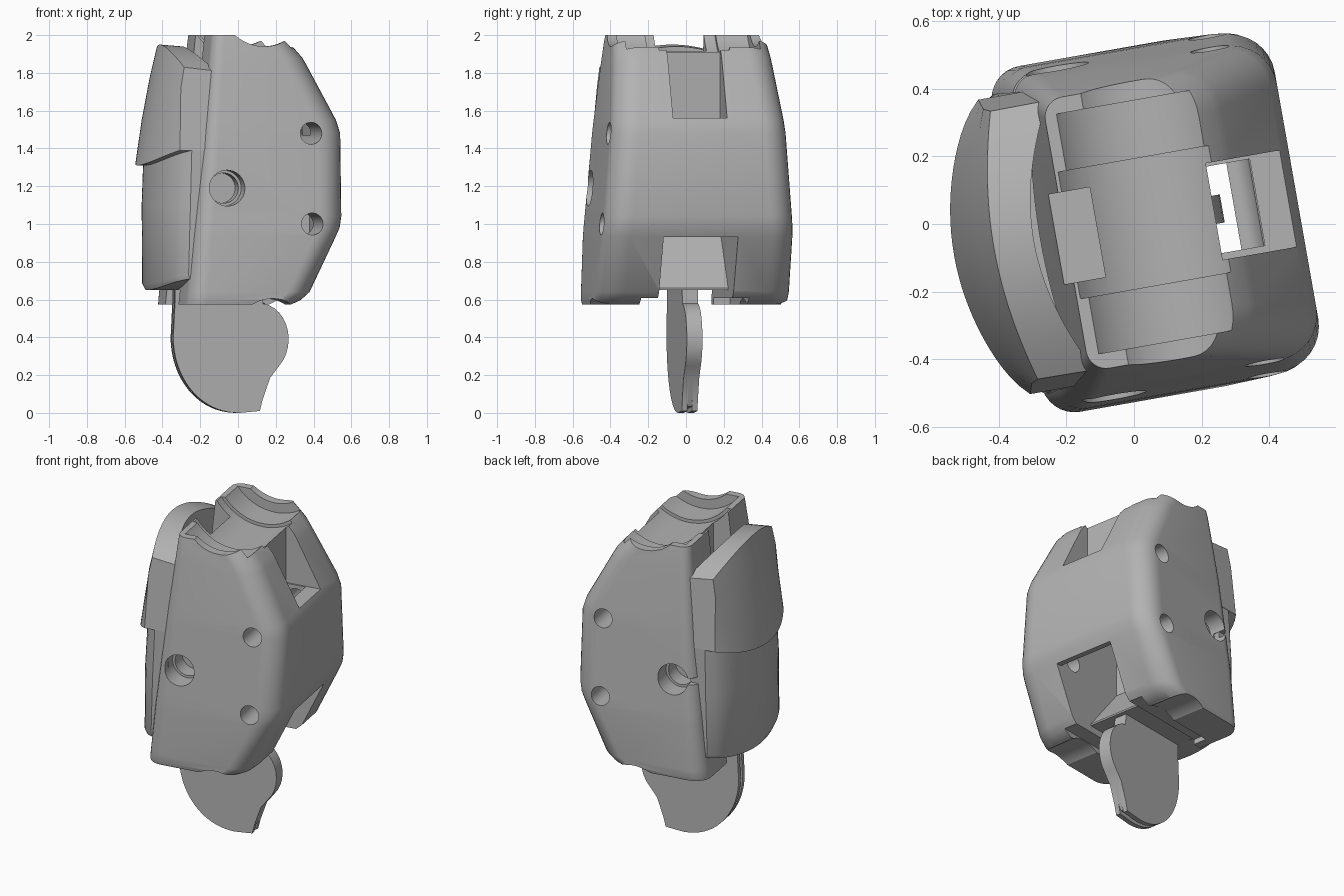
import bpy, bmesh, math
from math import radians, cos, sin, pi

cube = bpy.data.objects.get("Cube")
if cube:
    bpy.data.objects.remove(cube, do_unlink=True)

TURN = radians(10)

grey = bpy.data.materials.new("plain_grey")
grey.use_nodes = True
colour = (0.45, 0.45, 0.45, 1)
grey.diffuse_color = colour
grey.node_tree.nodes["Principled BSDF"].inputs["Base Color"].default_value = colour


def loft(name, rings):
    """Closed skin through equal-length rings, turned to the model's heading."""
    bm = bmesh.new()
    loops = [[bm.verts.new(p) for p in ring] for ring in rings]
    n = len(rings[0])
    for a, b in zip(loops, loops[1:]):
        for i in range(n):
            j = (i + 1) % n
            bm.faces.new((a[i], a[j], b[j], b[i]))
    bm.faces.new(loops[0][::-1])
    bm.faces.new(loops[-1])
    bmesh.ops.recalc_face_normals(bm, faces=bm.faces)
    mesh = bpy.data.meshes.new(name)
    bm.to_mesh(mesh)
    bm.free()
    mesh.materials.append(grey)
    obj = bpy.data.objects.new(name, mesh)
    obj.rotation_euler.z = TURN
    bpy.context.collection.objects.link(obj)
    return obj


def prism(name, profile, y0, y1):
    """Side profile in x and z, extruded from front to back."""
    return loft(name, [[(x, y, z) for x, z in profile] for y in (y0, y1)])


def box(name, x0, x1, y0, y1, z0, z1):
    return prism(name, [(x0, z0), (x1, z0), (x1, z1), (x0, z1)], y0, y1)


def rod(name, x, z, r, y0, y1, n=48):
    turns = [2 * pi * i / n for i in range(n)]
    return prism(name, [(x + r * cos(a), z + r * sin(a)) for a in turns], y0, y1)


def cut(target, cutter):
    mod = target.modifiers.new("cut", 'BOOLEAN')
    mod.operation = 'DIFFERENCE'
    mod.solver = 'EXACT'
    mod.object = cutter
    bpy.context.view_layer.objects.active = target
    bpy.ops.object.modifier_apply(modifier=mod.name)
    bpy.data.objects.remove(cutter, do_unlink=True)


def smooth(obj, angle=30):
    bpy.ops.object.select_all(action='DESELECT')
    obj.select_set(True)
    bpy.context.view_layer.objects.active = obj
    bpy.ops.object.shade_smooth_by_angle(angle=radians(angle))


def rounded(x0, x1, half, z, r_left, r_right, n=8):
    """Rounded rectangle with separate radii on its left and right corners."""
    corners = ((x1, half, r_right, 0), (x0, half, r_left, 1),
               (x0, -half, r_left, 2), (x1, -half, r_right, 3))
    ring = []
    for x, y, r, quarter in corners:
        cx = x - math.copysign(r, x - 0.01)
        cy = y - math.copysign(r, y)
        for i in range(n + 1):
            a = (quarter + i / n) * pi / 2
            ring.append((cx + r * cos(a), cy + r * sin(a), z))
    return ring


# Housing: height, right edge, half depth
levels = [(0.575, 0.22, 0.512), (0.60, 0.27, 0.519), (0.64, 0.315, 0.519),
          (0.93, 0.455, 0.513), (0.98, 0.478, 0.51), (1.04, 0.488, 0.505),
          (1.48, 0.488, 0.471), (1.55, 0.467, 0.464), (1.84, 0.315, 0.43),
          (1.88, 0.293, 0.425), (1.97, 0.215, 0.413), (2.0, 0.18, 0.407)]
housing_rings = []
for z, right, half in levels:
    rise = (z - 0.575) / 1.425
    housing_rings.append(rounded(-0.355 + 0.15 * rise, right, half, z, 0.1 - 0.04 * rise, 0.135))
housing = loft("housing", housing_rings)

# Stepped trough across the top and a shallow one underneath
for r, half in ((0.24, 0.6), (0.3, 0.36), (0.32, 0.19)):
    cut(housing, rod("trough", 0.07, 2.18, r, -half, half, 64))
cut(housing, rod("lower_trough", 0.095, 0.405, 0.2, -0.6, 0.6))

# Inner cavity with a sloping back, open at the lower right
cut(housing, prism("cavity", [(0.15, 0.5), (0.7, 0.5), (0.7, 0.93), (0.42, 0.93), (0.42, 1.4),
                              (-0.08, 1.4), (-0.08, 0.95), (0.15, 0.66)], -0.2, 0.2))

# Upper pocket with its shelf, vertical shaft, stepped recess underneath
# and the notch beside the trough
pockets = [(0.24, 0.7, -0.15, 0.14, 1.56, 2.1), (0.24, 0.37, -0.13, 0.13, 1.47, 1.6),
           (0.24, 0.3, -0.13, 0.13, 0.5, 2.1), (-0.6, 0.6, -0.2, 0.2, 0.5, 0.65),
           (-0.3, 0.6, -0.29, 0.29, 0.5, 0.607), (-0.4, -0.11, -0.14, 0.13, 1.72, 2.1)]
for p in pockets:
    cut(housing, box("pocket", *p))

# Pin holes run right through, stepped axle sockets are blind
for z in (1.0, 1.48):
    cut(housing, rod("pin_hole", 0.31, z, 0.058, -0.7, 0.7, 32))
for side in (-1, 1):
    for r, depth in ((0.095, 0.38), (0.08, 0.28)):
        y0, y1 = sorted((side * depth, side * 0.7))
        cut(housing, rod("axle_socket", -0.145, 1.19, r, y0, y1, 40))
cut(housing, box("key_slot", -0.5, -0.2, 0.4, 0.7, 1.17, 1.21))
smooth(housing)


def shell(name, section, steps=28):
    """Bowed cover: a section in x and z swept front to back, narrowing upwards."""
    rings = []
    for i in range(steps + 1):
        t = 2 * i / steps - 1
        rings.append([(x, t * (0.45 - 0.09 * max(0, z - 1.3)), z) for x, z in section(t * t)])
    smooth(loft(name, rings))


# Side cover in two overlapping pieces, turned in at both ends
shell("upper_cover", lambda s: [
    (-0.42 + 0.06 * s, 1.95 - 0.12 * s), (-0.46 + 0.08 * s, 1.78 - 0.06 * s),
    (-0.505 + 0.11 * s + 0.01 * s ** 5, 1.55),
    (-0.54 + 0.13 * s + 0.02 * s ** 5, 1.31 + 0.08 * s),
    (-0.34 + 0.1 * s, 1.31 + 0.08 * s), (-0.3 + 0.11 * s, 1.94 - 0.13 * s)])
shell("lower_cover", lambda s: [
    (-0.495 + 0.13 * s + 0.04 * s ** 5, 1.42), (-0.505 + 0.12 * s + 0.05 * s ** 5, 1.1),
    (-0.5 + 0.105 * s + 0.05 * s ** 5, 0.68 + 0.05 * s),
    (-0.485 + 0.1 * s + 0.05 * s ** 5, 0.65 + 0.06 * s),
    (-0.3 + 0.05 * s, 0.65 + 0.06 * s), (-0.28 + 0.05 * s, 1.42)])

# Lever: swept rim on the left, notch and lobe on the right
rim = [(0.0 - 0.355 * cos(a) ** 0.95, 0.4 - 0.4 * sin(a))
       for a in (pi / 2 * i / 20 for i in range(20))]
foot = [(0.0, 0.0), (0.11, 0.01), (0.125, 0.07), (0.165, 0.185)]
lobe = [(0.11 + 0.155 * cos(a), 0.39 + 0.19 * sin(a))
        for a in (radians(-48 + 12 * i) for i in range(12))]


def lever_layer(name, y0, y1, inset):
    k = 1 - inset
    left = [(-0.345 * k, 0.69), (-0.345 * k, 0.6)]
    outline = left + [(x * k, 0.4 + (z - 0.4) * k) for x, z in rim + foot[:2]]
    outline += foot[2:] + lobe + [(0.12, 0.69)]
    smooth(prism(name, outline, y0, y1))


lever_layer("lever_front", -0.042, -0.012, 0)
lever_layer("lever_core", -0.012, 0.012, 0.06)
lever_layer("lever_back", 0.012, 0.042, 0)
